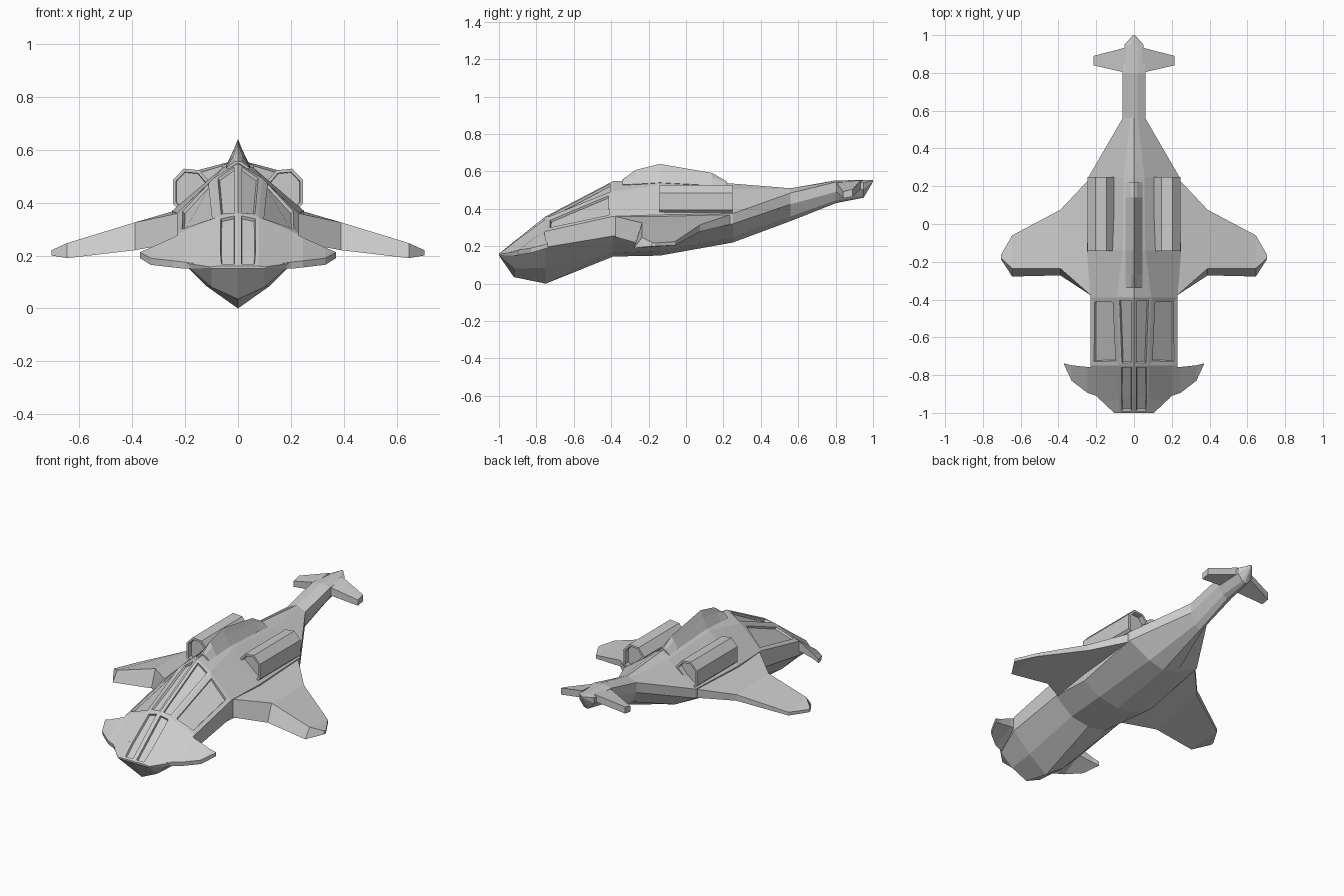
import bpy, bmesh


def finish(name, bm):
    """Turn a right-hand half into a mirrored, flat-shaded object."""
    me = bpy.data.meshes.new(name)
    bm.to_mesh(me)
    bm.free()
    ob = bpy.data.objects.new(name, me)
    bpy.context.collection.objects.link(ob)
    m = ob.modifiers.new("mirror", 'MIRROR')
    m.use_clip = True
    m.merge_threshold = 0.0005
    return ob


def loft(rings, closed=True, caps=True):
    """Skin a list of rings; returns the bmesh, face strips and end caps."""
    bm = bmesh.new()
    vs = [[bm.verts.new(p) for p in r] for r in rings]
    n = len(rings[0])
    strips = []
    for a, b in zip(vs, vs[1:]):
        strips.append([bm.faces.new((a[i], b[i], b[(i + 1) % n], a[(i + 1) % n]))
                       for i in range(n if closed else n - 1)])
    ends = []
    if caps:
        ends = [bm.faces.new(vs[0]), bm.faces.new(vs[-1][::-1])]
    if closed:
        bmesh.ops.recalc_face_normals(bm, faces=bm.faces)
    bm.normal_update()
    return bm, strips, ends


def pane(bm, faces, width):
    bmesh.ops.inset_region(bm, faces=faces, thickness=width, depth=0,
                           use_boundary=True, use_even_offset=True)
    bmesh.ops.inset_region(bm, faces=faces, thickness=0.003, depth=-0.012,
                           use_boundary=True, use_even_offset=True)


# Fuselage: y, keel z, chine, lower side, upper side, shoulder, ridge z
stations = [
    (-1.00, .150, (.10, .150), (.105, .153), (.105, .157), (.075, .16), .160),
    (-0.92, .035, (.10, .080), (.18, .150), (.19, .170), (.080, .22), .225),
    (-0.75, .000, (.12, .085), (.23, .195), (.23, .280), (.078, .345), .360),
    (-0.39, .145, (.12, .165), (.23, .255), (.23, .360), (.092, .492), .548),
    (-0.14, .150, (.13, .175), (.24, .235), (.25, .368), (.060, .530), .560),
    (0.25, .220, (.10, .245), (.24, .320), (.24, .375), (.055, .505), .535),
    (0.56, .335, (.03, .360), (.06, .425), (.06, .485), (.020, .505), .510),
    (0.80, .430, (.03, .445), (.06, .490), (.06, .543), (.020, .550), .552),
    (0.95, .460, (.02, .468), (.05, .505), (.05, .540), (.020, .552), .554),
    (1.00, .545, (.003, .546), (.005, .548), (.005, .552), (.003, .554), .555),
]
rings = [[(0, y, k)] + [(x, y, z) for x, z in side] + [(0, y, r)]
         for y, k, *side, r in stations]
body, strips, _ = loft(rings, closed=False)
# Recessed canopy panes
pane(body, [strips[0][4], strips[1][4]], 0.013)
pane(body, [strips[2][4]], 0.016)
pane(body, [strips[2][3]], 0.024)
finish("fuselage", body)

# Dorsal fin: y, base z, top z
fin = [(-.34, .550, .556), (-.27, .552, .608), (-.14, .560, .640),
       (.14, .545, .592), (.22, .535, .545)]
bm, _, _ = loft([[(0, y, b - .04), (.045, y, b - .02),
                  (.016, y, b + (t - b) * .5), (0, y, t)]
                 for y, b, t in fin], closed=False)
finish("dorsal_fin", bm)


def wing(name, sections):
    """Sections: x, front (y, top z), front (y, bottom z), rear y, top, bottom."""
    bm, _, _ = loft([[(x, ft[0], ft[1]), (x, fb[0], fb[1]), (x, ry, rb), (x, ry, rt)]
                     for x, ft, fb, ry, rt, rb in sections])
    finish(name, bm)


wing("main_wing", [
    (.225, (-.38, .360), (-.38, .250), .25, .373, .320),
    (.390, (-.235, .325), (-.272, .220), .075, .315, .278),
    (.645, (-.235, .247), (-.278, .190), -.06, .225, .205),
    (.705, (-.180, .220), (-.185, .200), -.165, .217, .200),
])
wing("nose_wing", [
    (.09, (-.998, .160), (-.998, .150), -.755, .335, .215),
    (.20, (-.910, .175), (-.905, .150), -.755, .290, .210),
    (.245, (-.895, .180), (-.890, .155), -.757, .268, .215),
    (.33, (-.830, .190), (-.825, .165), -.748, .230, .200),
    (.37, (-.745, .212), (-.745, .190), -.738, .213, .190),
])
wing("tail_wing", [
    (.04, (.80, .545), (.80, .495), .935, .552, .510),
    (.215, (.84, .492), (.84, .457), .890, .505, .465),
])

# Engine pods with recessed ends
profile = [(.105, .475), (.145, .522), (.205, .528), (.246, .485),
           (.246, .395), (.225, .375), (.17, .40)]
bm, _, ends = loft([[(x, y, z) for x, z in profile] for y in (-.142, .248)])
for f in ends:
    bmesh.ops.inset_region(bm, faces=[f], thickness=.012, use_even_offset=True)
    bmesh.ops.inset_region(bm, faces=[f], thickness=.002, depth=-.03)
finish("engine_pod", bm)
